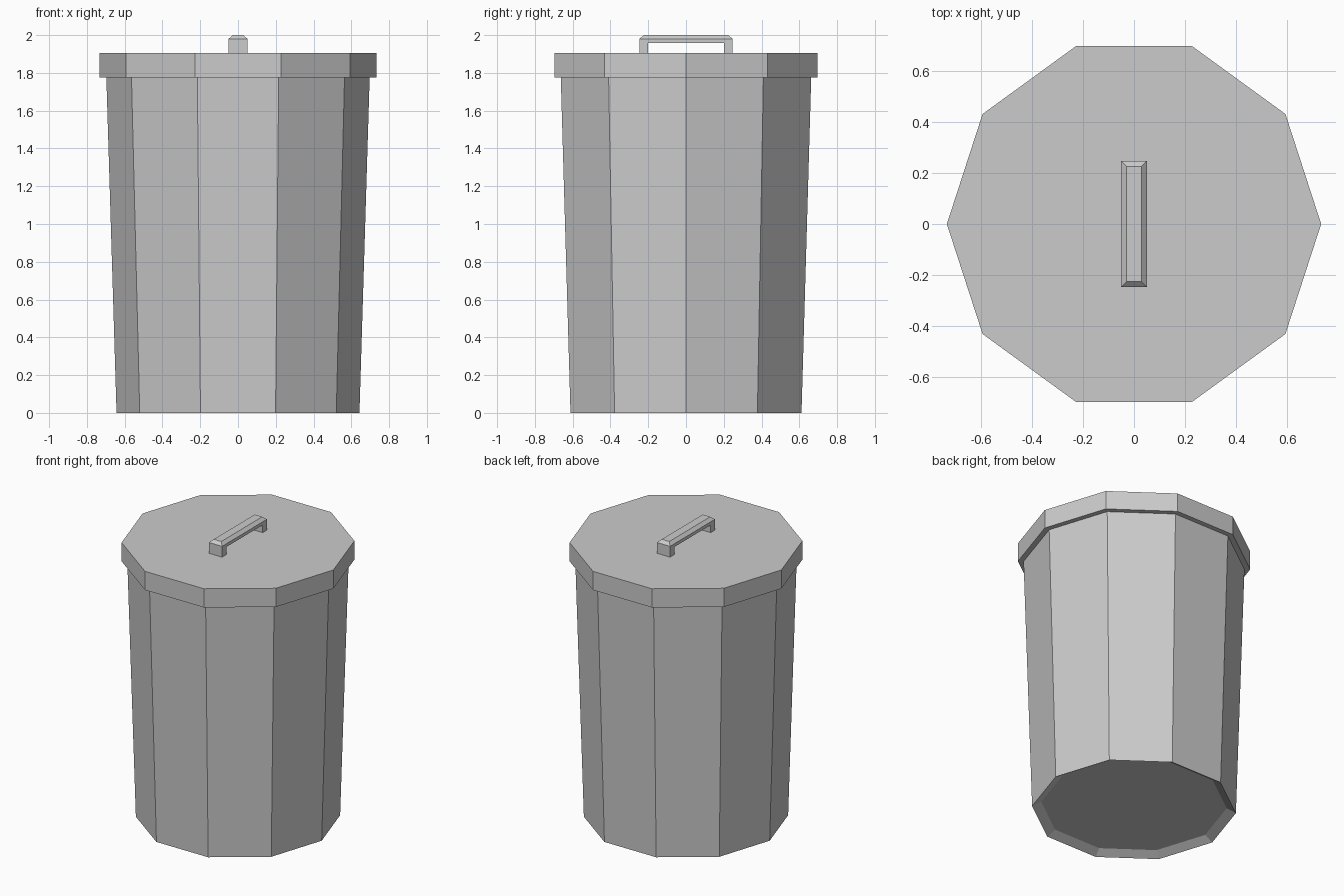
import bpy, bmesh
from math import cos, sin, pi

if "Cube" in bpy.data.objects:
    bpy.data.objects.remove(bpy.data.objects["Cube"])

SIDES = 10


def finish(name, bm):
    bmesh.ops.recalc_face_normals(bm, faces=bm.faces)
    mesh = bpy.data.meshes.new(name)
    bm.to_mesh(mesh)
    bm.free()
    obj = bpy.data.objects.new(name, mesh)
    bpy.context.collection.objects.link(obj)
    return obj


def lathe(name, profile):
    """Closed ten-sided solid from (radius, z) rings, capped at both ends."""
    bm = bmesh.new()
    rings = [[bm.verts.new((r * cos(2 * pi * i / SIDES), r * sin(2 * pi * i / SIDES), z))
              for i in range(SIDES)] for r, z in profile]
    for a, b in zip(rings, rings[1:]):
        for i in range(SIDES):
            j = (i + 1) % SIDES
            bm.faces.new((a[i], a[j], b[j], b[i]))
    bm.faces.new(rings[0])
    bm.faces.new(rings[-1])
    return finish(name, bm)


# Tapered bin body with a shallow recessed base
lathe("bin_body", [(0.585, 0.033), (0.643, 0.0), (0.697, 1.775)])

# Overhanging lid
lathe("lid", [(0.733, 1.775), (0.733, 1.905)])

# Lid handle: U-shaped bracket with a chamfered top
bm = bmesh.new()
outline = [(-0.246, 1.905), (-0.2, 1.905), (-0.2, 1.958), (0.2, 1.958),
           (0.2, 1.905), (0.246, 1.905), (0.246, 1.98), (-0.246, 1.98)]
side = bm.faces.new([bm.verts.new((-0.05, y, z)) for y, z in outline])
new = bmesh.ops.extrude_face_region(bm, geom=[side], use_keep_orig=True)["geom"]
bmesh.ops.translate(bm, verts=[v for v in new if isinstance(v, bmesh.types.BMVert)],
                    vec=(0.1, 0, 0))
bmesh.ops.recalc_face_normals(bm, faces=bm.faces)
top = [f for f in bm.faces if all(v.co.z > 1.97 for v in f.verts)]
bmesh.ops.inset_region(bm, faces=top, thickness=0.021, depth=0.0, use_even_offset=True)
bmesh.ops.translate(bm, verts=top[0].verts[:], vec=(0, 0, 0.02))
finish("lid_handle", bm)
